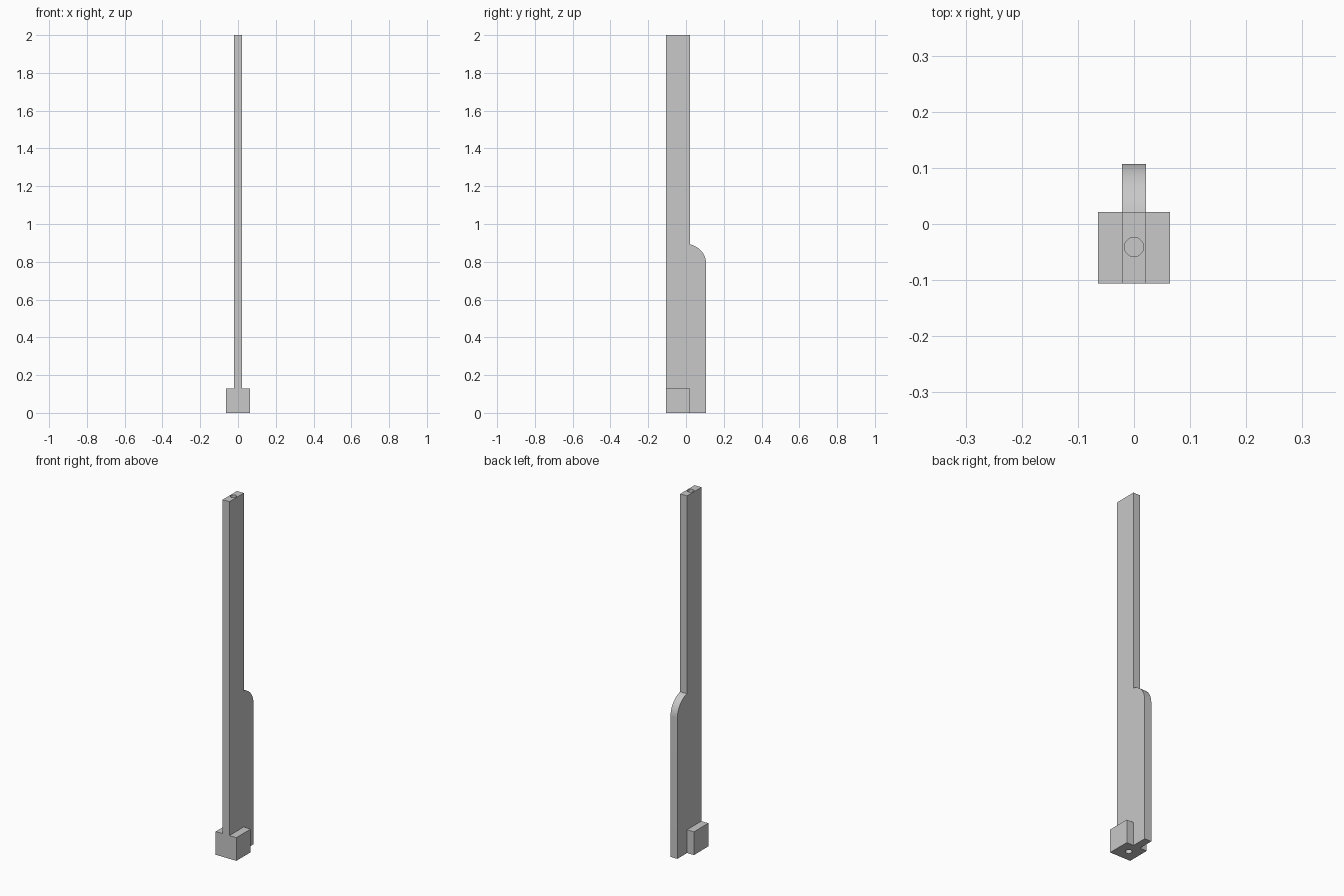
import bpy
import bmesh
from math import sin, cos, pi, radians
from mathutils import Matrix

if "Cube" in bpy.data.objects:
    bpy.data.objects.remove(bpy.data.objects["Cube"], do_unlink=True)

grey = bpy.data.materials.new("light grey")
grey.use_nodes = True
colour = (0.58, 0.58, 0.58, 1)
grey.diffuse_color = colour
grey.node_tree.nodes["Principled BSDF"].inputs["Base Color"].default_value = colour

FRONT, STEP, BACK = -0.106, 0.021, 0.107
HEIGHT, HOLE_Y, HOLE_DEPTH = 2.0, -0.041, 0.12


def make_object(name, bm):
    bmesh.ops.recalc_face_normals(bm, faces=bm.faces)
    mesh = bpy.data.meshes.new(name)
    bm.to_mesh(mesh)
    bm.free()
    mesh.materials.append(grey)
    obj = bpy.data.objects.new(name, mesh)
    bpy.context.collection.objects.link(obj)
    return obj


def extruded(name, profile, half_width):
    """Extrude a side profile of (y, z) points across x."""
    bm = bmesh.new()
    face = bm.faces.new([bm.verts.new((-half_width, y, z)) for y, z in profile])
    new = bmesh.ops.extrude_face_region(bm, geom=[face])["geom"]
    verts = [v for v in new if isinstance(v, bmesh.types.BMVert)]
    bmesh.ops.translate(bm, verts=verts, vec=(2 * half_width, 0, 0))
    return make_object(name, bm)


def apply_boolean(target, other, operation):
    mod = target.modifiers.new(operation.title(), 'BOOLEAN')
    mod.operation = operation
    mod.solver = 'EXACT'
    mod.object = other
    bpy.context.view_layer.objects.active = target
    bpy.ops.object.modifier_apply(modifier=mod.name)
    bpy.data.objects.remove(other, do_unlink=True)


# Upright blade with a rounded shoulder at the back
arc_z, steps = 0.787, 20
end = pi / 2 - 0.2
shoulder = [(BACK * cos(end * i / steps), arc_z + BACK * sin(end * i / steps))
            for i in range(steps + 1)]
shoulder[-1] = (STEP, shoulder[-1][1])
post = extruded("upright_post", [(FRONT, 0), (BACK, 0)] + shoulder
                + [(STEP, HEIGHT), (FRONT, HEIGHT)], 0.021)

# Square foot block fused around the front of the blade
foot = extruded("foot_block", [(FRONT, 0), (STEP, 0), (STEP, 0.13), (FRONT, 0.13)], 0.064)
apply_boolean(post, foot, 'UNION')

# Blind pin holes in the top and the underside
for z in (0, HEIGHT):
    bm = bmesh.new()
    bmesh.ops.create_cone(bm, cap_ends=True, segments=32, radius1=0.017, radius2=0.017,
                          depth=2 * HOLE_DEPTH, matrix=Matrix.Translation((0, HOLE_Y, z)))
    cutter = make_object("pin_hole_cutter", bm)
    cutter.hide_render = True
    apply_boolean(post, cutter, 'DIFFERENCE')

# Smooth curves, sharp corners
bpy.ops.object.select_all(action='DESELECT')
post.select_set(True)
bpy.context.view_layer.objects.active = post
bpy.ops.object.shade_smooth_by_angle(angle=radians(30))
